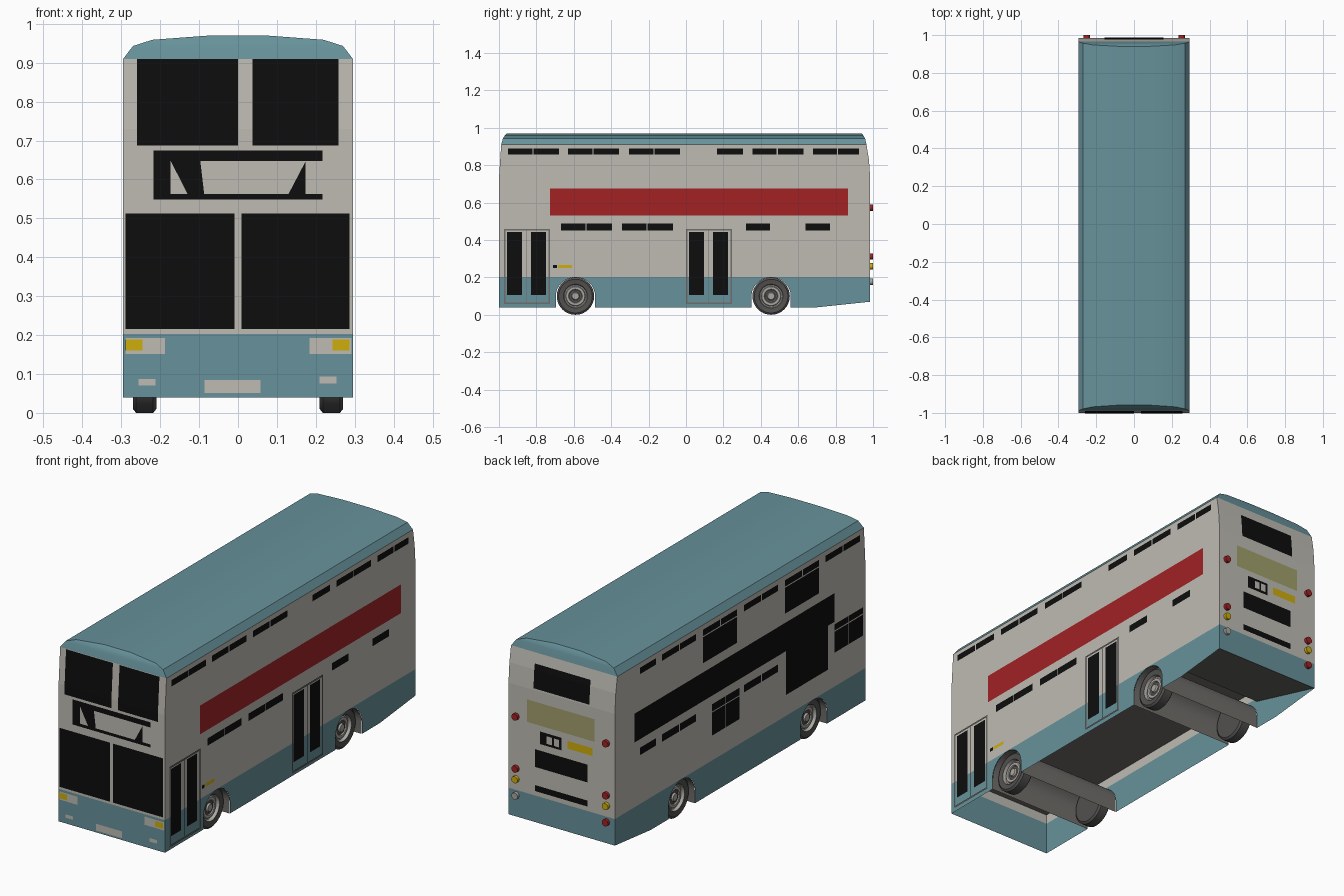
import bpy, bmesh, math
from mathutils import Vector

if "Cube" in bpy.data.objects:
    bpy.data.objects.remove(bpy.data.objects["Cube"])

# ---------- colours ----------
def mat(name, r, g, b):
    m = bpy.data.materials.new(name)
    m.diffuse_color = (r, g, b, 1)
    m.use_nodes = True
    m.node_tree.nodes["Principled BSDF"].inputs["Base Color"].default_value = m.diffuse_color
    return m
GREY = mat("body_grey", .52, .50, .455)
TEAL = mat("teal", .135, .285, .325)
RED = mat("red", .36, .016, .018)
BLACK = mat("black_glass", .004, .004, .004)
YELLOW = mat("yellow", .62, .42, .004)
TAN = mat("tan", .36, .35, .15)
TYRE = mat("tyre", .085, .082, .08)
RIM = mat("rim_grey", .40, .39, .36)
UNDER = mat("underside_grey", .16, .155, .145)

# ---------- helpers ----------
W, BELT, EAVE = .295, .203, .91
FRONT = [(.04, -1), (.73, -1), (.91, -.988)]
REAR = [(.07, .985), (.73, .985), (.83, .978), (.91, .965)]

def lerp_at(curve, z):
    for (z0, y0), (z1, y1) in zip(curve, curve[1:]):
        if z <= z1:
            return y0 + (y1 - y0) * max(0, (z - z0) / (z1 - z0))
    return curve[-1][1]

def build(name, faces, mats, smooth=None, outward=None):
    """faces: list of (points, material index)"""
    bm = bmesh.new()
    for pts, mi in faces:
        f = bm.faces.new([bm.verts.new(p) for p in pts])
        f.material_index = mi
        f.normal_update()
        if outward and f.normal.dot(Vector(outward)) < 0:
            f.normal_flip()
    bmesh.ops.remove_doubles(bm, verts=bm.verts, dist=1e-5)
    if not outward:
        bmesh.ops.recalc_face_normals(bm, faces=bm.faces)
    me = bpy.data.meshes.new(name)
    bm.to_mesh(me)
    bm.free()
    for m in mats:
        me.materials.append(m)
    if smooth:
        me.shade_smooth()
        me.set_sharp_from_angle(angle=math.radians(smooth))
    ob = bpy.data.objects.new(name, me)
    bpy.context.collection.objects.link(ob)
    return ob

DIRS = {"front": (0, -1, 0), "rear": (0, 1, 0), "right": (1, 0, 0), "left": (-1, 0, 0)}
def on_side(side, u, z, off):
    if side == "front": return (u, lerp_at(FRONT, z) - off, z)
    if side == "rear": return (u, lerp_at(REAR, z) + off, z)
    return ((W + off) * DIRS[side][0], u, z)

def panels(name, side, m, rects, off=.003, polys=()):
    """Thin plates following one side of the body: rects are (u0, u1, z0, z1)."""
    faces = []
    for u0, u1, z0, z1 in rects:
        zs = sorted([z0, z1] + [z for z in (.73, .83) if z0 < z < z1])
        for a, b in zip(zs, zs[1:]):
            faces.append(([on_side(side, u, z, off) for u, z in ((u0, a), (u1, a), (u1, b), (u0, b))], 0))
    for p in polys:
        faces.append(([on_side(side, u, z, off) for u, z in p], 0))
    return build(name, faces, [m], outward=DIRS[side])

def strip(pts, mi, w=W):
    return [([(-w, *a), (w, *a), (w, *b), (-w, *b)], mi) for a, b in zip(pts, pts[1:])]

# ---------- body shell ----------
AXLES = (-.591, .455)
def arch(cy):
    arc = [(cy - .105 * math.cos(math.pi * i / 16), .1 + .1 * math.sin(math.pi * i / 16)) for i in range(17)]
    return [(cy - .105, .04)] + arc + [(cy + .105, .04)]
lower = [(-1, .04)] + arch(AXLES[0]) + arch(AXLES[1]) + [(.7, .04), (.985, .07), (.985, BELT), (-1, BELT)]
front_line = [(-1, BELT)] + [(y, z) for z, y in FRONT[1:]]
rear_line = [(.985, BELT)] + [(y, z) for z, y in REAR[1:]]
upper = front_line + rear_line[::-1]
faces = []
for x in (-W, W):
    faces += [([(x, *p) for p in lower], 1), ([(x, *p) for p in upper], 0)]
faces += strip(front_line, 0) + strip(rear_line, 0)
faces += strip([(-1, .04), (-1, BELT)], 1) + strip([(.985, .07), (.985, BELT)], 1)
build("body_shell", faces, [GREY, TEAL])

# ---------- roof with raked ends ----------
half = [(.295, .91), (.27, .943), (.22, .959), (.073, .97)]
section = half + [(-x, z) for x, z in half[::-1]]
def roof_pt(x, z, end):
    t = (z - EAVE) / .06
    return (x, -.988 + .03 * t ** 2 if end < 0 else .965 - .025 * t ** 2, z)
faces = [([roof_pt(*a, -1), roof_pt(*b, -1), roof_pt(*b, 1), roof_pt(*a, 1)], 0)
         for a, b in zip(section, section[1:])]
for e in (-1, 1):
    for (xa, za), (xb, zb) in zip(half, half[1:]):
        faces.append(([roof_pt(xa, za, e), roof_pt(xb, zb, e), roof_pt(-xb, zb, e), roof_pt(-xa, za, e)], 0))
build("roof", faces, [TEAL], smooth=25)

# ---------- underside ----------
build("underfloor", strip([(-.999, .25), (.56, .25), (.56, .185), (.984, .071)], 0, W - .001), [UNDER])
for n, cy in zip(("front", "rear"), AXLES):
    build(n + "_wheel_arch", strip(arch(cy), 0, W - .001), [UNDER], smooth=40)

# ---------- wheels (lathed) ----------
WHEEL = [(0, .05, 1), (.018, .05, 1), (.022, .042, 1), (.034, .042, 0), (.037, .047, 1), (.05, .047, 1),
         (.054, .04, 1), (.06, .04, 1), (.064, .056, 1), (.068, .056, 0), (.09, .06, 0), (.1, .052, 0),
         (.1, .008, 0), (.09, 0, 0), (0, 0, 0)]          # radius, offset across, material
def wheel(name, sx, cy, n=32):
    def p(r, o, i):
        a = 2 * math.pi * i / n
        return (sx * (.21 + o), cy + r * math.cos(a), .1 + r * math.sin(a))
    faces = []
    for (r0, o0, _), (r1, o1, mi) in zip(WHEEL, WHEEL[1:]):
        for i in range(n):
            pts = [p(r0, o0, i), p(r1, o1, i), p(r1, o1, i + 1), p(r0, o0, i + 1)]
            if r0 == 0: pts = pts[:3]
            if r1 == 0: pts = [pts[0], pts[1], pts[3]]
            faces.append((pts, mi))
    build(name, faces, [TYRE, RIM], smooth=30)
for n, cy in zip(("front", "rear"), AXLES):
    wheel(n + "_right_wheel", 1, cy)
    wheel(n + "_left_wheel", -1, cy)

# ---------- front details ----------
panels("upper_windscreen", "front", BLACK, [(-.26, 0, .687, .909), (.037, .258, .687, .909)])
panels("lower_windscreen", "front", BLACK, [(-.289, -.009, .216, .512), (.009, .287, .216, .512)])
panels("front_sign_frame", "front", BLACK,
       [(-.217, .217, .648, .674), (-.217, -.173, .548, .648), (-.173, .217, .548, .563)],
       polys=[[(-.173, .648), (-.097, .648), (-.087, .563), (-.13, .563)], [(.173, .645), (.173, .563), (.13, .563)]])
panels("headlight_panels", "front", GREY, [(-.289, -.187, .152, .193), (.184, .292, .152, .193)])
panels("headlights", "front", YELLOW, [(-.289, -.245, .16, .188), (.243, .287, .16, .188)], .005)
panels("front_plates", "front", GREY,
       [(-.086, .058, .051, .085), (-.256, -.212, .07, .087), (.21, .253, .075, .093)])

# ---------- rear details ----------
panels("rear_windows", "rear", BLACK, [(-.155, .155, .74, .86), (-.145, .147, .348, .437), (-.145, .147, .227, .257)])
panels("rear_advert_panel", "rear", TAN, [(-.185, .19, .562, .675)])
panels("rear_sign", "rear", BLACK, [(-.002, .119, .47, .533)])
panels("rear_sign_boxes", "rear", GREY, [(.012, .04, .482, .52), (.05, .08, .482, .52)], .005)
panels("rear_yellow_plate", "rear", YELLOW, [(-.173, -.035, .488, .527)])

def lamp(name, x, z, m, n=16, r=.017):
    ring = [(x + r * math.cos(2 * math.pi * i / n), z + r * math.sin(2 * math.pi * i / n)) for i in range(n)]
    faces = [([(a, 1, b) for a, b in ring], 0)]
    for (a, b), (c, d) in zip(ring, ring[1:] + ring[:1]):
        faces.append(([(a, .98, b), (c, .98, d), (c, 1, d), (a, 1, b)], 0))
    build(name, faces, [m], smooth=30)
for sn, x, low in (("right", .252, RIM), ("left", -.25, RED)):
    for n, z, m in (("high", .573, RED), ("brake", .312, RED), ("turn", .259, YELLOW), ("low", .177, low)):
        lamp(f"{sn}_{n}_lamp", x, z, m)

# ---------- side windows: paired strips repeating along the body ----------
def pairs(starts, z0, z1):
    return [r for s in starts for r in ((s, s + .13, z0, z1), (s + .136, s + .272, z0, z1))]
TOP, LOW = (.856, .888), (.45, .487)
panels("right_upper_windows", "right", BLACK,
       pairs((-.952, -.63, -.305, .355), *TOP) + [(.166, .305, *TOP), (.679, .807, *TOP), (.813, .925, *TOP)])
panels("right_lower_windows", "right", BLACK,
       pairs((-.668, -.342), *LOW) + [(.32, .45, *LOW), (.64, .77, *LOW)])
panels("left_upper_windows", "left", BLACK,
       pairs((-.952, -.63, -.305, .02, .345), *TOP) + [(.665, .79, *TOP)])
panels("left_lower_windows", "left", BLACK, pairs((-.305, .345), *LOW) + [(.665, .79, *LOW)])
panels("left_big_windows", "left", BLACK, [
    (.02, .29, .72, .85), (-.63, -.36, .72, .85),
    (-.753, .834, .53, .674), (-.70, -.365, .31, .53),
    (-.975, -.867, .375, .48), (-.861, -.753, .375, .48), (-.975, -.867, .486, .517), (-.861, -.753, .486, .517),
    (0, .107, .33, .445), (.113, .22, .33, .445), (0, .107, *LOW), (.113, .22, *LOW)])
panels("right_red_band", "right", RED, [(-.727, .866, .53, .674)])
panels("right_marker", "right", YELLOW, [(-.684, -.61, .25, .267)])
panels("right_marker_end", "right", BLACK, [(-.711, -.69, .25, .267)])

# ---------- doors ----------
for n, y in (("front", -.973), ("middle", 0)):
    panels(n + "_door_frame", "right", UNDER, [
        (y, y + .009, .057, .46), (y + .237, y + .246, .057, .46), (y + .009, y + .237, .451, .46),
        (y + .009, y + .237, .057, .066), (y + .119, y + .124, .066, .451)], .005)
    panels(n + "_door_glass", "right", BLACK, [(y + .016, y + .096, .107, .444), (y + .144, y + .224, .107, .444)])
